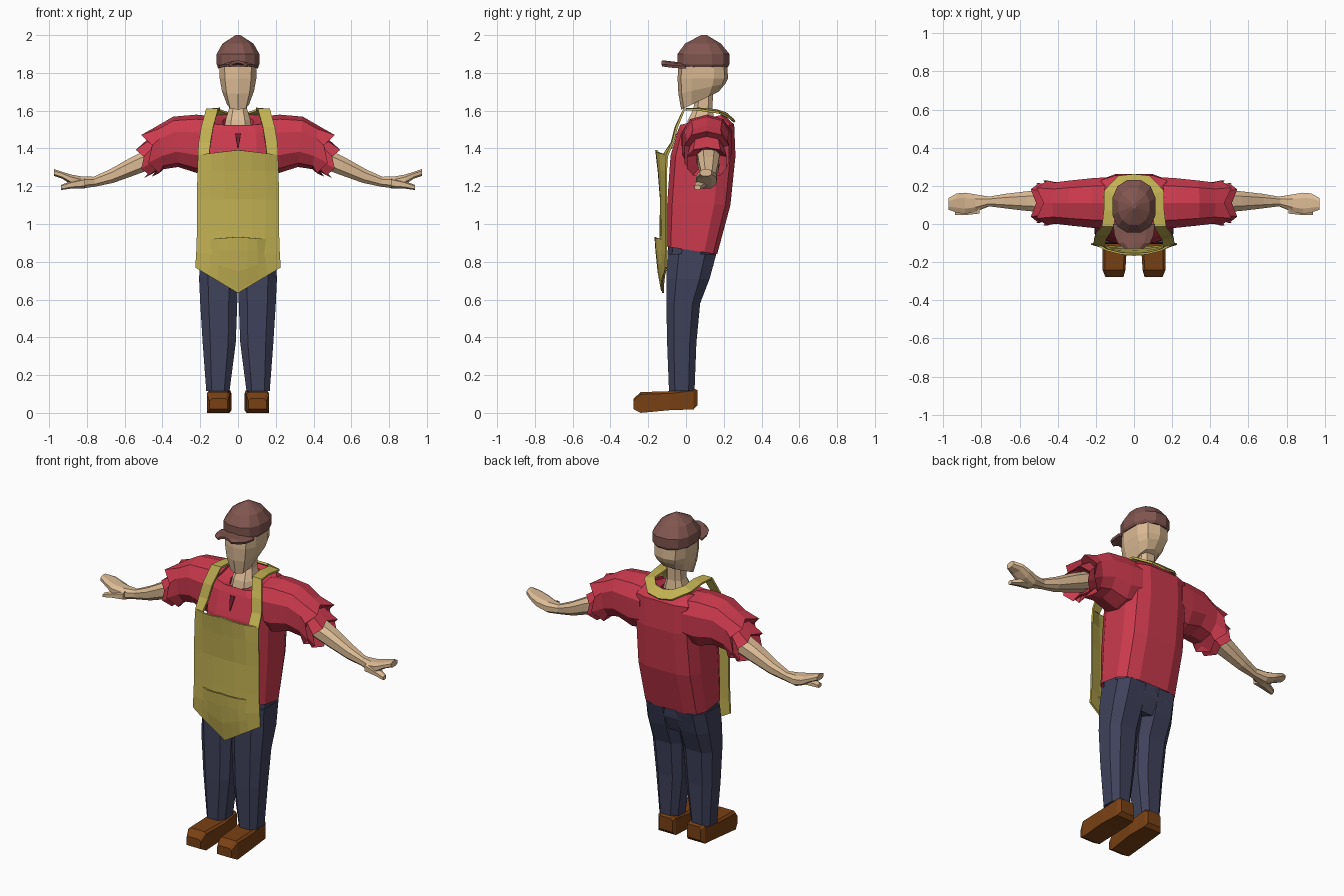
import bpy, bmesh, math


def material(name, rgb):
    m = bpy.data.materials.new(name)
    m.diffuse_color = (*rgb, 1)
    return m


RED = material("shirt red", (0.60, 0.042, 0.075))
DARK = material("placket dark red", (0.16, 0.012, 0.022))
SKIN = material("skin", (0.72, 0.50, 0.30))
YELLOW = material("apron yellow", (0.54, 0.44, 0.085))
NAVY = material("trouser navy", (0.050, 0.054, 0.105))
BROWN = material("shoe brown", (0.19, 0.052, 0.007))
MAROON = material("cap brown", (0.22, 0.092, 0.078))


def unit_ring(n, p):
    """Rounded-box outline that fills -1..1 both ways."""
    pts = []
    for i in range(n):
        a = 2 * math.pi * (i + 0.5) / n
        c, s = math.cos(a), math.sin(a)
        pts.append((math.copysign(abs(c) ** p, c), math.copysign(abs(s) ** p, s)))
    k = max(abs(u) for u, v in pts)
    return [(u / k, v / k) for u, v in pts]


def hring(x0, x1, y0, y1, z, slope=0, n=12, p=0.7):
    """Level outline; z is the height at its front edge."""
    cx, cy, hx, hy = (x0 + x1) / 2, (y0 + y1) / 2, (x1 - x0) / 2, (y1 - y0) / 2
    return [(cx + hx * u, cy + hy * v, z + slope * hy * (v + 1)) for u, v in unit_ring(n, p)]


def vring(x, z, hz, y, hy, tilt=0, zig=0, n=8, p=0.8):
    """Upright outline across the arm; zig makes a ragged edge."""
    return [(x + tilt * hz * v + (zig if i % 2 else -zig), y + hy * u, z + hz * v)
            for i, (u, v) in enumerate(unit_ring(n, p))]


def build(name, verts, faces, mat, mirror=False, thick=0):
    bm = bmesh.new()
    vs = [bm.verts.new(v) for v in verts]
    for f in faces:
        bm.faces.new([vs[i] for i in f])
    bmesh.ops.recalc_face_normals(bm, faces=bm.faces)
    me = bpy.data.meshes.new(name)
    bm.to_mesh(me)
    bm.free()
    ob = bpy.data.objects.new(name, me)
    bpy.context.collection.objects.link(ob)
    me.materials.append(mat)
    if thick:
        s = ob.modifiers.new("thickness", 'SOLIDIFY')
        s.thickness = thick
        s.offset = 0
    if mirror:
        m = ob.modifiers.new("mirror", 'MIRROR')
        m.use_mirror_merge = False
    return ob


def loft(name, rings, mat, mirror=False):
    n = len(rings[0])
    verts = [v for r in rings for v in r]
    faces = [(k * n + i, k * n + (i + 1) % n, (k + 1) * n + (i + 1) % n, (k + 1) * n + i)
             for k in range(len(rings) - 1) for i in range(n)]
    faces += [tuple(range(n)), tuple(range(len(verts) - n, len(verts)))]
    return build(name, verts, faces, mat, mirror)


def sheet(name, rows, mat, thick, mirror=False):
    n = len(rows[0])
    faces = [(k * n + i, k * n + i + 1, (k + 1) * n + i + 1, (k + 1) * n + i)
             for k in range(len(rows) - 1) for i in range(n - 1)]
    return build(name, [v for r in rows for v in r], faces, mat, mirror, thick)


# Shoes: slices from heel to toe (y, bottom, top, inner x, outer x)
shoe = []
for y, z0, z1, x0, x1 in [(0.06, 0.04, 0.12, 0.05, 0.14), (0.04, 0.018, 0.13, 0.04, 0.155),
                          (-0.08, 0.015, 0.115, 0.035, 0.165), (-0.24, 0.0, 0.11, 0.045, 0.165),
                          (-0.278, 0.02, 0.075, 0.055, 0.15)]:
    w = 0.012
    shoe.append([(x0, y, z0), (x1, y, z0), (x1, y, z1 - w), (x1 - w, y, z1),
                 (x0 + w, y, z1), (x0, y, z1 - w)])
loft("shoe", shoe, BROWN, True)

# Trousers: two legs and the hips
loft("trouser_leg", [
    hring(0.045, 0.168, -0.09, 0.045, 0.115, n=8),
    hring(0.012, 0.187, -0.10, 0.055, 0.37, n=8),
    hring(0.004, 0.200, -0.104, 0.075, 0.58, n=8),
    hring(0.0, 0.206, -0.104, 0.125, 0.71, n=8),
    hring(0.0, 0.200, -0.098, 0.16, 0.84, n=8)], NAVY, True)
loft("trouser_hips", [
    hring(-0.19, 0.19, -0.09, 0.11, 0.69),
    hring(-0.20, 0.20, -0.10, 0.145, 0.78),
    hring(-0.195, 0.195, -0.095, 0.155, 0.90)], NAVY)

# Shirt body with a sunken neck opening
loft("shirt_body", [
    hring(-0.19, 0.19, -0.09, 0.155, 0.90, -0.15, p=0.55),
    hring(-0.203, 0.203, -0.102, 0.165, 0.88, -0.15, p=0.55),
    hring(-0.205, 0.205, -0.10, 0.235, 1.10, p=0.55),
    hring(-0.20, 0.20, -0.082, 0.262, 1.36, p=0.55),
    hring(-0.20, 0.20, -0.045, 0.255, 1.49, 0.12, p=0.55),
    hring(-0.16, 0.16, -0.03, 0.20, 1.525, 0.24, p=0.6),
    hring(-0.08, 0.08, -0.012, 0.17, 1.515, 0.28, p=0.8),
    hring(-0.07, 0.07, 0.0, 0.16, 1.46, 0.28, p=0.8)], RED)
sheet("shirt_placket", [[(-0.016, -0.052, 1.48), (0.016, -0.052, 1.48)],
                        [(-0.002, -0.077, 1.40), (0.002, -0.077, 1.40)]], DARK, 0.006)

# Sleeves with two ragged frills
loft("sleeve", [
    vring(0.14, 1.43, 0.135, 0.11, 0.135, n=10),
    vring(0.22, 1.425, 0.148, 0.11, 0.13, n=10),
    vring(0.33, 1.435, 0.128, 0.11, 0.118, 0.1, n=10),
    vring(0.41, 1.405, 0.11, 0.11, 0.108, 0.15, n=10),
    vring(0.465, 1.37, 0.115, 0.11, 0.118, 0.25, 0.022, n=10),
    vring(0.44, 1.375, 0.085, 0.11, 0.09, 0.25, n=10),
    vring(0.505, 1.325, 0.077, 0.11, 0.105, 0.3, 0.016, n=10),
    vring(0.46, 1.345, 0.05, 0.115, 0.06, 0.3, n=10)], RED, True)

# Bare arms, hands and thumbs
loft("forearm_and_hand", [
    vring(0.44, 1.355, 0.05, 0.12, 0.06, 0.3),
    vring(0.55, 1.308, 0.046, 0.12, 0.052, 0.3),
    vring(0.67, 1.253, 0.035, 0.12, 0.038, 0.3),
    vring(0.76, 1.224, 0.026, 0.118, 0.025, 0.2),
    vring(0.83, 1.220, 0.032, 0.11, 0.045),
    vring(0.885, 1.236, 0.026, 0.108, 0.056),
    vring(0.93, 1.258, 0.018, 0.11, 0.05),
    vring(0.973, 1.272, 0.018, 0.105, 0.03)], SKIN, True)
loft("thumb", [
    vring(0.81, 1.218, 0.026, 0.09, 0.035, n=6),
    vring(0.88, 1.208, 0.018, 0.075, 0.028, n=6),
    vring(0.938, 1.193, 0.012, 0.062, 0.016, n=6)], SKIN, True)

# Neck and head with a sloping jaw
loft("neck", [
    hring(-0.075, 0.075, -0.008, 0.165, 1.47, 0.2, n=8),
    hring(-0.066, 0.066, 0.01, 0.15, 1.55, n=8),
    hring(-0.048, 0.048, 0.04, 0.14, 1.61, n=8),
    hring(-0.048, 0.048, 0.05, 0.145, 1.74, n=8)], SKIN)
loft("head", [
    hring(-0.058, 0.058, -0.022, 0.17, 1.607, 0.48, n=10),
    hring(-0.085, 0.085, -0.036, 0.205, 1.69, 0.22, n=10),
    hring(-0.097, 0.097, -0.04, 0.217, 1.77, n=10),
    hring(-0.10, 0.10, -0.035, 0.215, 1.86, n=10)], SKIN)

# Cap crown and peak
loft("cap_crown", [
    hring(-0.105, 0.105, -0.04, 0.222, 1.832, p=0.85),
    hring(-0.113, 0.113, -0.045, 0.23, 1.845, p=0.85),
    hring(-0.113, 0.113, -0.045, 0.23, 1.90, p=0.85),
    hring(-0.082, 0.082, -0.005, 0.185, 1.955, p=0.95),
    hring(-0.012, 0.012, 0.08, 0.11, 2.0, p=1)], MAROON)
peak = []
for y, w, z in [(0.0, 0.108, 1.85), (-0.06, 0.10, 1.852), (-0.10, 0.082, 1.857), (-0.128, 0.045, 1.86)]:
    peak.append([(w * t, y, z - 0.02 * abs(t) ** 2) for t in (-1, -0.6, 0, 0.6, 1)])
sheet("cap_peak", peak, MAROON, 0.014)


# Apron: bowed sheet with a pointed hem, plus a baggy front pocket
def apron_row(z, centre, edge=-0.105, half=0.216, drop=0.0):
    """drop lifts (or lowers, if negative) the sides relative to the middle."""
    return [(half * t, edge + (centre - edge) * (1 - abs(t) ** 2.5), z + drop * abs(t))
            for t in (-1, -0.67, -0.33, 0, 0.33, 0.67, 1)]


sheet("apron", [
    apron_row(1.392, -0.158, -0.10, 0.21, -0.025),
    apron_row(1.28, -0.145, -0.105, 0.213),
    apron_row(1.13, -0.133),
    apron_row(0.96, -0.135),
    apron_row(0.82, -0.138, half=0.22, drop=0.03),
    apron_row(0.635, -0.122, half=0.225, drop=0.135)], YELLOW, 0.01)
sheet("apron_pocket", [
    apron_row(0.932, -0.163, -0.125, 0.148, -0.012),
    apron_row(0.86, -0.158, -0.122, 0.152),
    apron_row(0.75, -0.147, -0.120, 0.155, 0.05),
    apron_row(0.645, -0.128, -0.118, 0.155, 0.09)], YELLOW, 0.008)

# Straps: up from the bib, over the shoulders, round the nape
sheet("apron_strap", [
    [(0.152, -0.118, 1.365), (0.212, -0.102, 1.36)],
    [(0.145, -0.075, 1.43), (0.208, -0.07, 1.43)],
    [(0.132, -0.055, 1.51), (0.195, -0.05, 1.51)],
    [(0.105, -0.01, 1.607), (0.168, -0.01, 1.607)],
    [(0.095, 0.07, 1.61), (0.158, 0.07, 1.605)],
    [(0.098, 0.155, 1.603), (0.155, 0.175, 1.59)],
    [(0.055, 0.205, 1.588), (0.08, 0.25, 1.552)],
    [(0.0, 0.215, 1.582), (0.0, 0.258, 1.54)]], YELLOW, 0.012, True)
